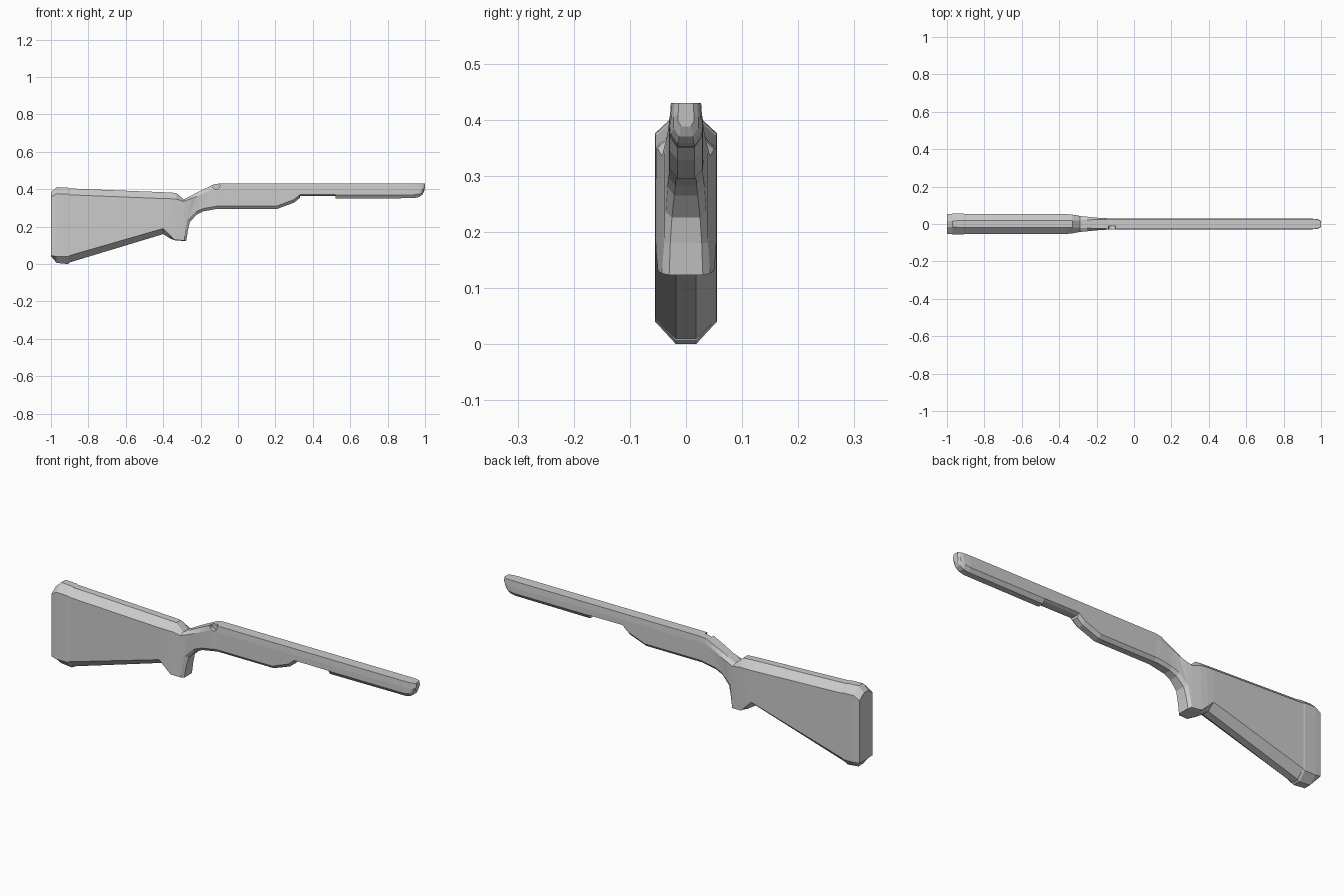
import bpy, bmesh


def loft(name, rings):
    """Loft eight-sided chamfered sections.
    Ring: x_top, z_top, z_shoulder, x_side, z_side, x_bottom, z_bottom,
    half width, half width of top flat, half width of bottom flat."""
    bm = bmesh.new()
    loops = []
    for xt, zt, zsh, xs, zs, xb, zb, w, tw, bw in rings:
        half = [(xt, tw, zt), (xt, w, zsh), (xs, w, zs), (xb, bw, zb)]
        pts = half + [(x, -y, z) for x, y, z in reversed(half)]
        loops.append([bm.verts.new(p) for p in pts])
    for a, b in zip(loops, loops[1:]):
        for i in range(8):
            j = (i + 1) % 8
            bm.faces.new((a[i], a[j], b[j], b[i]))
    bm.faces.new(loops[0])
    bm.faces.new(loops[-1])
    bmesh.ops.recalc_face_normals(bm, faces=bm.faces)
    me = bpy.data.meshes.new(name)
    bm.to_mesh(me)
    bm.free()
    ob = bpy.data.objects.new(name, me)
    bpy.context.collection.objects.link(ob)
    return ob


def upright(x, zt, zsh, zs, zb, w, tw, bw):
    """Section standing straight up at one x."""
    return (x, zt, zsh, x, zs, x, zb, w, tw, bw)


# butt pad
loft("butt_pad", [
    (-1.0, .383, .358, -1.0, .045, -.998, .04, .053, .016, .016),
    upright(-.97, .411, .376, .04, .006, .055, .017, .017),
    upright(-.91, .408, .374, .04, .0, .055, .018, .018),
    upright(-.90, .404, .371, .044, .006, .053, .018, .018)])

# butt, with a straight comb and a sloping underside
butt = [
    upright(-.902, .404, .370, .045, .008, .0545, .018, .018),
    upright(-.40, .384, .350, .19, .16, .0545, .018, .018)]

# grip, with sections fanning around its curved front
grip = [
    (-.36, .382, .349, -.372, .162, -.36, .135, .053, .018, .025),
    (-.33, .380, .347, -.34, .130, -.335, .126, .050, .018, .03),
    (-.29, .345, .335, -.287, .126, -.277, .123, .043, .020, .03),
    (-.25, .366, .350, -.282, .18, -.268, .18, .039, .022, .028),
    (-.22, .382, .362, -.272, .235, -.257, .226, .036, .023, .025),
    (-.19, .397, .375, -.225, .28, -.22, .265, .033, .024, .021),
    (-.16, .411, .388, -.185, .297, -.185, .282, .031, .025, .019),
    (-.13, .426, .400, -.11, .31, -.11, .295, .030, .026, .018)]

# fore end: belly, recess, front underside and rounded tip
under = [(-.10, .311, .295), (.21, .311, .295), (.30, .345, .328),
         (.33, .370, .353), (.332, .372, .365), (.52, .371, .365),
         (.522, .370, .350), (.94, .370, .352)]
fore = [upright(x, .43, .40, zs, zb, .029, .027, .015) for x, zs, zb in under]
tip = [
    (.975, .43, .40, .968, .375, .968, .358, .027, .025, .014),
    (.992, .43, .405, .985, .385, .985, .37, .022, .020, .012),
    (1.0, .43, .41, .995, .397, .995, .388, .014, .013, .009)]
stock = loft("stock", butt + grip + fore + tip)

# round handle notch cut into one side
bpy.ops.mesh.primitive_cylinder_add(vertices=12, radius=.02, depth=.04,
                                    location=(-.117, -.03, .42),
                                    rotation=(1.5707963, 0, 0))
cutter = bpy.context.object
cutter.name = "notch_cutter"
cutter.hide_render = True
cutter.hide_set(True)
mod = stock.modifiers.new("notch", 'BOOLEAN')
mod.operation = 'DIFFERENCE'
mod.solver = 'EXACT'
mod.object = cutter
